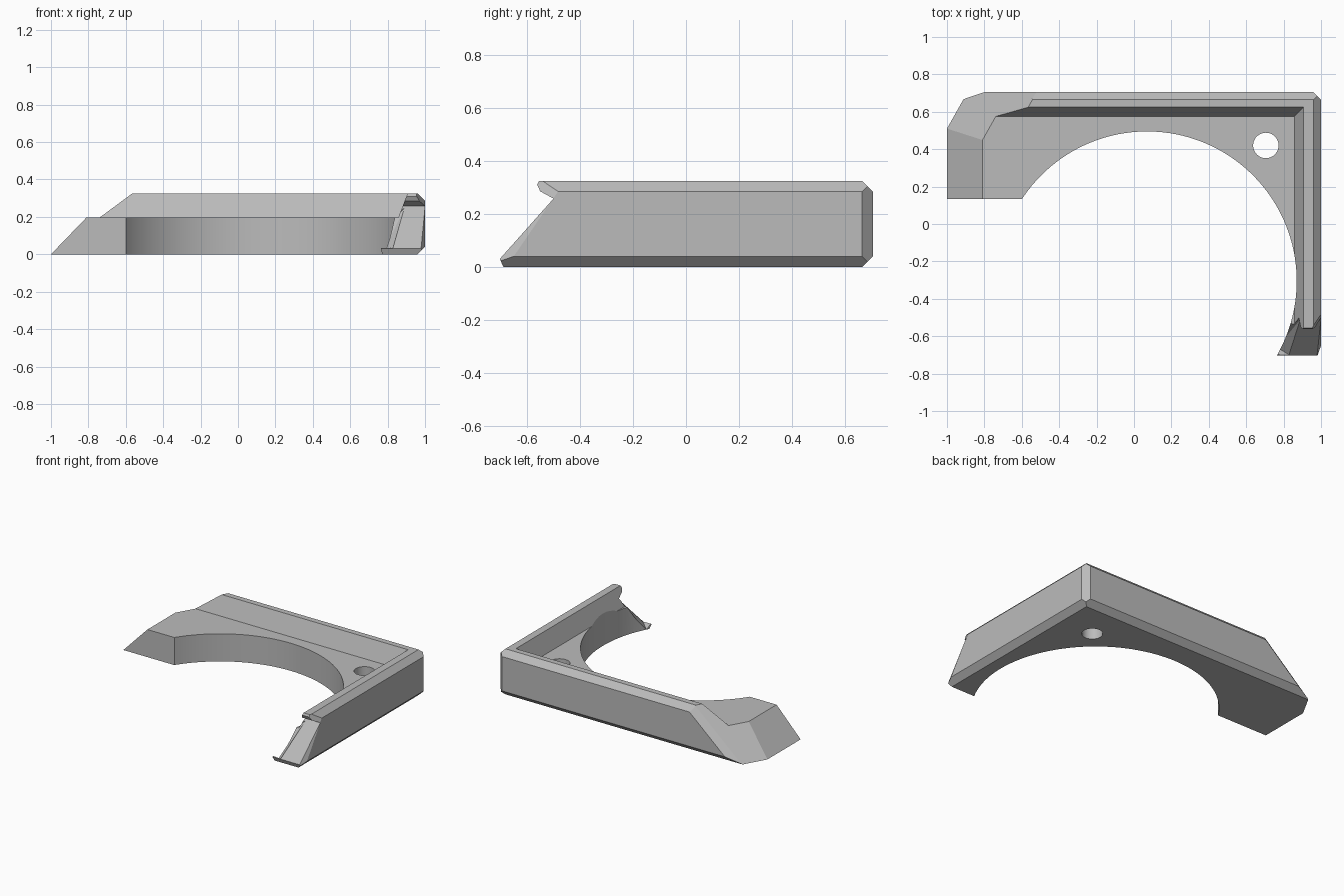
import bpy, bmesh, math
from mathutils import Vector

if "Cube" in bpy.data.objects:
    bpy.data.objects.remove(bpy.data.objects["Cube"], do_unlink=True)

grey = bpy.data.materials.new("plain grey")
grey.use_nodes = True
grey.diffuse_color = (0.5, 0.5, 0.5, 1)
grey.node_tree.nodes["Principled BSDF"].inputs["Base Color"].default_value = (0.5, 0.5, 0.5, 1)

HALF_Y, TOP, FLOOR, CH = 0.705, 0.325, 0.197, 0.04


def make_object(name, bm):
    bmesh.ops.recalc_face_normals(bm, faces=bm.faces[:])
    mesh = bpy.data.meshes.new(name)
    bm.to_mesh(mesh)
    bm.free()
    obj = bpy.data.objects.new(name, mesh)
    bpy.context.collection.objects.link(obj)
    mesh.materials.append(grey)
    return obj


def hull(name, points):
    bm = bmesh.new()
    for p in points:
        bm.verts.new(p)
    bmesh.ops.convex_hull(bm, input=bm.verts[:])
    return make_object(name, bm)


def box_points(x0, x1, y0, y1, z0, z1):
    return [(x, y, z) for x in (x0, x1) for y in (y0, y1) for z in (z0, z1)]


def cylinder(name, x, y, radius, sides):
    bm = bmesh.new()
    bmesh.ops.create_cone(bm, cap_ends=True, segments=sides, radius1=radius, radius2=radius, depth=2)
    bmesh.ops.translate(bm, verts=bm.verts[:], vec=(x, y, 0))
    return make_object(name, bm)


def prism_x(name, x0, x1, profile):
    """Extrude a y-z profile along x."""
    bm = bmesh.new()
    face = bm.faces.new([bm.verts.new((x0, y, z)) for y, z in profile])
    new = bmesh.ops.extrude_face_region(bm, geom=[face])["geom"]
    bmesh.ops.translate(bm, verts=[v for v in new if isinstance(v, bmesh.types.BMVert)], vec=(x1 - x0, 0, 0))
    return make_object(name, bm)


def chop(bm, a, b, c):
    """Slice away the side of plane a-b-c that faces away from the block's middle."""
    a, b, c = Vector(a), Vector(b), Vector(c)
    n = (b - a).cross(c - a).normalized()
    if n.dot(Vector((0.2, 0, 0.15)) - a) > 0:
        n = -n
    cut = bmesh.ops.bisect_plane(bm, geom=bm.verts[:] + bm.edges[:] + bm.faces[:],
                                 plane_co=a, plane_no=n, clear_outer=True)["geom_cut"]
    bmesh.ops.holes_fill(bm, edges=[e for e in cut if isinstance(e, bmesh.types.BMEdge)])


# Solid block with bevelled outer edges and slanted ends
bm = bmesh.new()
for p in box_points(-1, 1, -HALF_Y, HALF_Y, 0, TOP):
    bm.verts.new(p)
bmesh.ops.convex_hull(bm, input=bm.verts[:])
for edge_z, side_z in ((TOP, TOP - CH), (0, CH)):
    chop(bm, (0, HALF_Y - CH, edge_z), (1, HALF_Y - CH, edge_z), (0, HALF_Y, side_z))
    chop(bm, (1 - CH, 0, edge_z), (1 - CH, 1, edge_z), (1, 0, side_z))
chop(bm, (1 - CH, HALF_Y, 0), (1, HALF_Y - CH, 0), (1, HALF_Y - CH, 1))
chop(bm, (-1, 0, 0), (-1, 1, 0), (-0.81, 0, FLOOR))
chop(bm, (-1, 0.51, 0), (-0.91, 0.67, 0), (-0.54, 0.67, TOP))
chop(bm, (-0.91, 0.67, 0), (-0.54, 0.67, TOP), (-0.8, HALF_Y, CH))
chop(bm, (0.98, -0.7, 0.03), (1, -0.65, 0.04), (1, -0.5, 0.26))
body = make_object("corner_bracket", bm)

# Recess with sloping walls, round cutout, screw hole and shortened left arm
lean = 0.077
pocket = hull("pocket_cutter", [(x, y, FLOOR) for x in (-1.3, 0.857) for y in (-1, 0.575)]
              + [(x, y, FLOOR + 0.2) for x in (-1.3, 0.857 + lean) for y in (-1, 0.575 + lean)])
bowl = cylinder("bowl_cutter", 0.07, -0.305, 0.8, 128)
hole = cylinder("hole_cutter", 0.705, 0.42, 0.068, 48)
arm_end = hull("arm_end_cutter", box_points(-1.3, 0, -1, 0.135, -0.5, 0.6))

# Slanted front tip with the small overhanging lip
tip = prism_x("tip_cutter", 0.5, 1.2, [(-0.555, 0.5), (-0.555, TOP), (-0.562, 0.31), (-0.55, 0.285),
                                     (-0.5, 0.258), (-0.703, 0.03), (-0.68, -0.02), (-0.9, -0.02), (-0.9, 0.5)])
facet = [Vector(p) for p in ((0.765, -0.66, -0.01), (0.83, -0.7, 0.03), (0.89, -0.51, 0.245), (0.84, -0.53, 0.2))]
tip_bevel = hull("tip_bevel_cutter", facet + [p + Vector((-0.14, -0.09, 0.12)) for p in facet])

bpy.context.view_layer.objects.active = body
for cutter in (pocket, bowl, hole, arm_end, tip, tip_bevel):
    mod = body.modifiers.new(cutter.name, "BOOLEAN")
    mod.operation, mod.solver, mod.object = "DIFFERENCE", "EXACT", cutter
    bpy.ops.object.modifier_apply(modifier=mod.name)
    bpy.data.objects.remove(cutter, do_unlink=True)

for obj in bpy.context.selected_objects:
    obj.select_set(False)
body.select_set(True)
bpy.ops.object.shade_smooth_by_angle(angle=math.radians(20))
